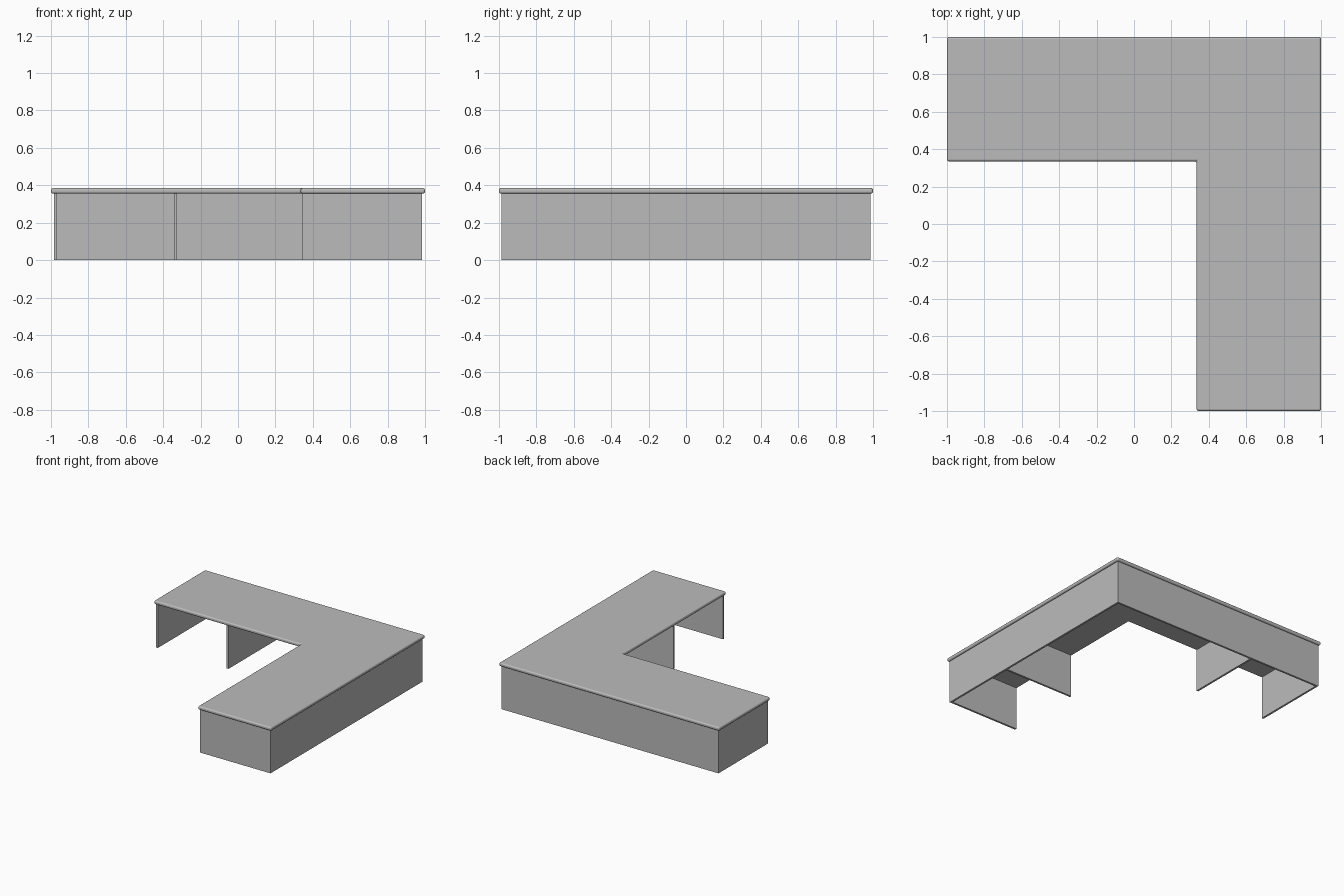
import bpy
import bmesh

cube = bpy.data.objects.get("Cube")
if cube:
    bpy.data.objects.remove(cube, do_unlink=True)

grey = bpy.data.materials.new("plain grey")
grey.use_nodes = True
COLOUR = (0.5, 0.5, 0.5, 1)
grey.diffuse_color = COLOUR
grey.node_tree.nodes["Principled BSDF"].inputs["Base Color"].default_value = COLOUR

TOP_Z = 0.385      # upper face of the worktop
UNDER_Z = 0.355    # underside of the worktop
INNER = 0.335      # inner edge of both wings
EDGE = 0.985       # outer face of the panels
THICK = 0.016      # panel thickness


def prism(name, outline, z0, z1, bevel=0.0):
    """Extrude a flat outline upwards, optionally rounding its edges."""
    bm = bmesh.new()
    face = bm.faces.new([bm.verts.new((x, y, z0)) for x, y in outline])
    new = bmesh.ops.extrude_face_region(bm, geom=[face])["geom"]
    lifted = [v for v in new if isinstance(v, bmesh.types.BMVert)]
    bmesh.ops.translate(bm, verts=lifted, vec=(0, 0, z1 - z0))
    bmesh.ops.recalc_face_normals(bm, faces=bm.faces)
    mesh = bpy.data.meshes.new(name)
    bm.to_mesh(mesh)
    bm.free()
    mesh.materials.append(grey)
    obj = bpy.data.objects.new(name, mesh)
    bpy.context.collection.objects.link(obj)
    if bevel:
        mod = obj.modifiers.new("rounded edge", "BEVEL")
        mod.width = bevel
        mod.segments = 4
        mod.harden_normals = True
        bpy.ops.object.select_all(action="DESELECT")
        obj.select_set(True)
        bpy.context.view_layer.objects.active = obj
        bpy.ops.object.shade_smooth_by_angle()
    return obj


def panel(name, x0, x1, y0, y1):
    return prism(name, [(x0, y0), (x1, y0), (x1, y1), (x0, y1)], 0, UNDER_Z)


# L-shaped worktop with rounded edges
prism("worktop", [(-1, 1), (-1, INNER), (INNER, INNER), (INNER, -1), (1, -1), (1, 1)],
      UNDER_Z, TOP_Z, bevel=0.012)

# long outer panels
panel("back_panel", -EDGE, EDGE, EDGE - THICK, EDGE)
panel("side_panel", EDGE - THICK, EDGE, -EDGE, EDGE - THICK)

# end panels and dividers, the same along each wing
inside = EDGE - THICK
for part, start in (("end_panel", -EDGE), ("divider", -0.343)):
    panel("back_wing_" + part, start, start + THICK, INNER + 0.008, inside)
    panel("side_wing_" + part, INNER + 0.008, inside, start, start + THICK)
